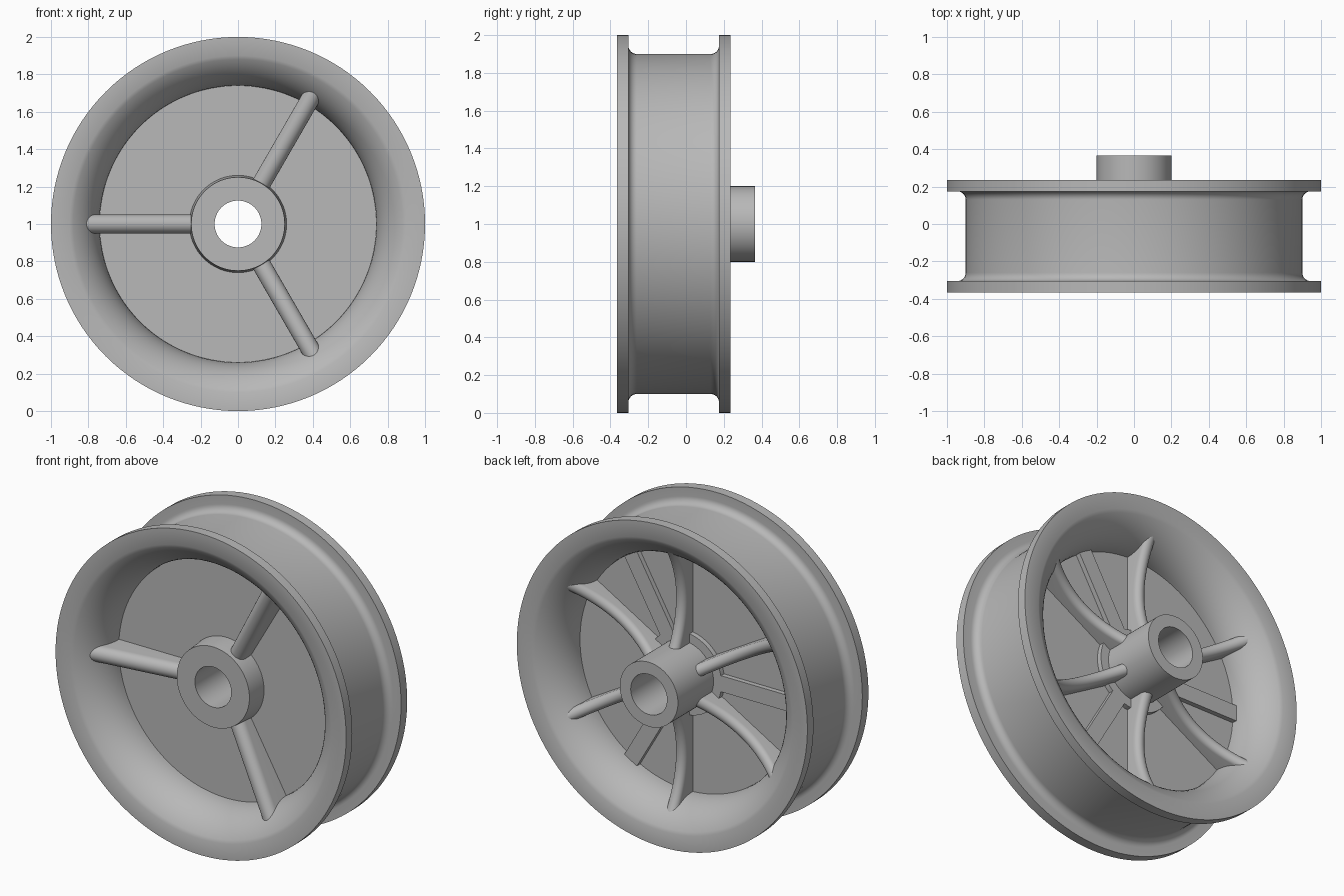
import bpy, bmesh
from math import sin, cos, pi, atan, radians
from mathutils import Matrix, Vector

cube = bpy.data.objects.get("Cube")
if cube:
    bpy.data.objects.remove(cube, do_unlink=True)

metal = bpy.data.materials.new("cast_grey")
metal.use_nodes = True
metal.diffuse_color = (0.48, 0.48, 0.48, 1)
shader = next(n for n in metal.node_tree.nodes if n.type == 'BSDF_PRINCIPLED')
shader.inputs["Base Color"].default_value = metal.diffuse_color
shader.inputs["Roughness"].default_value = 0.6

CENTRE = Vector((0, 0, 1))
SEGMENTS = 128
MID = -0.065                      # middle plane of the rim
HALF, WEB = 0.3, 0.05             # half widths of the rim and the web


def finish(name, bm):
    bmesh.ops.recalc_face_normals(bm, faces=bm.faces)
    mesh = bpy.data.meshes.new(name)
    bm.to_mesh(mesh)
    bm.free()
    mesh.materials.append(metal)
    obj = bpy.data.objects.new(name, mesh)
    bpy.context.collection.objects.link(obj)
    bpy.ops.object.select_all(action='DESELECT')
    obj.select_set(True)
    bpy.context.view_layer.objects.active = obj
    bpy.ops.object.shade_smooth_by_angle(angle=radians(30))
    return obj


def skin(bm, rings, closed):
    """Join matching rings of vertices with quads."""
    count = len(rings[0])
    pairs = list(zip(rings, rings[1:]))
    if closed:
        pairs.append((rings[-1], rings[0]))
    for a, b in pairs:
        for i in range(count):
            j = (i + 1) % count
            bm.faces.new((a[i], a[j], b[j], b[i]))


def lathe(name, profile):
    """Turn a closed (radius, y) profile around the axle."""
    bm = bmesh.new()
    rings = []
    for k in range(SEGMENTS):
        t = 2 * pi * k / SEGMENTS
        rings.append([bm.verts.new(CENTRE + Vector((r * cos(t), y, r * sin(t))))
                      for r, y in profile])
    skin(bm, rings, True)
    return finish(name, bm)


def rib(name, angle, base, half_width, crest, side, start, end, steps=20):
    """Radial rib with a rounded crest; side is the y direction it faces."""
    bm = bmesh.new()
    turn = Matrix.Rotation(-angle, 4, 'Y')
    rings = []
    for k in range(steps + 1):
        r = start + (end - start) * k / steps
        section = [(half_width, base)]
        for i in range(13):
            t = pi * i / 12
            section.append((half_width * cos(t),
                            crest(r) - side * half_width * (1 - sin(t))))
        section.append((-half_width, base))
        rings.append([bm.verts.new(CENTRE + turn @ Vector((r, y, z)))
                      for z, y in section])
    skin(bm, rings, False)
    bm.faces.new(rings[0])
    bm.faces.new(rings[-1])
    return finish(name, bm)


# Rim and web: half profile from the web to the channel, then mirrored
depth, rise = HALF - WEB, 0.16
sweep = 2 * atan(rise / depth)
flare = depth / sin(sweep)
half = [(0.17, WEB)]
half += [(0.74 + flare * (1 - cos(sweep * i / 14)), WEB + flare * sin(sweep * i / 14))
         for i in range(15)]
half += [(1.0, HALF), (1.0, 0.24)]
fillet = 0.045
half += [(0.9 + fillet * (1 - sin(pi / 2 * i / 8)), 0.24 - fillet * (1 - cos(pi / 2 * i / 8)))
         for i in range(9)]
lathe("rim_and_web", [(r, MID + y) for r, y in half]
      + [(r, MID - y) for r, y in reversed(half)])

# Hub: wide front boss, narrow long rear sleeve, open bore
lathe("hub", [(0.125, -0.245), (0.25, -0.245), (0.26, -0.115), (0.255, 0.015),
              (0.2, 0.015), (0.2, 0.365), (0.125, 0.365)])

# Three straight front ribs, showing slightly through the web
for n in range(3):
    rib(f"front_rib_{n + 1}", radians(60 + 120 * n), 0.015, 0.05,
        lambda r: -0.22 - 0.08 * (r - 0.25) / 0.57, -1, 0.17, 0.85)

# Six hollow-backed rear ribs
for n in range(6):
    rib(f"rear_rib_{n + 1}", radians(30 + 60 * n), MID, 0.036,
        lambda r: 0.07 + 0.08 * ((r - 0.48) / 0.3) ** 2, 1, 0.16, 0.84)
